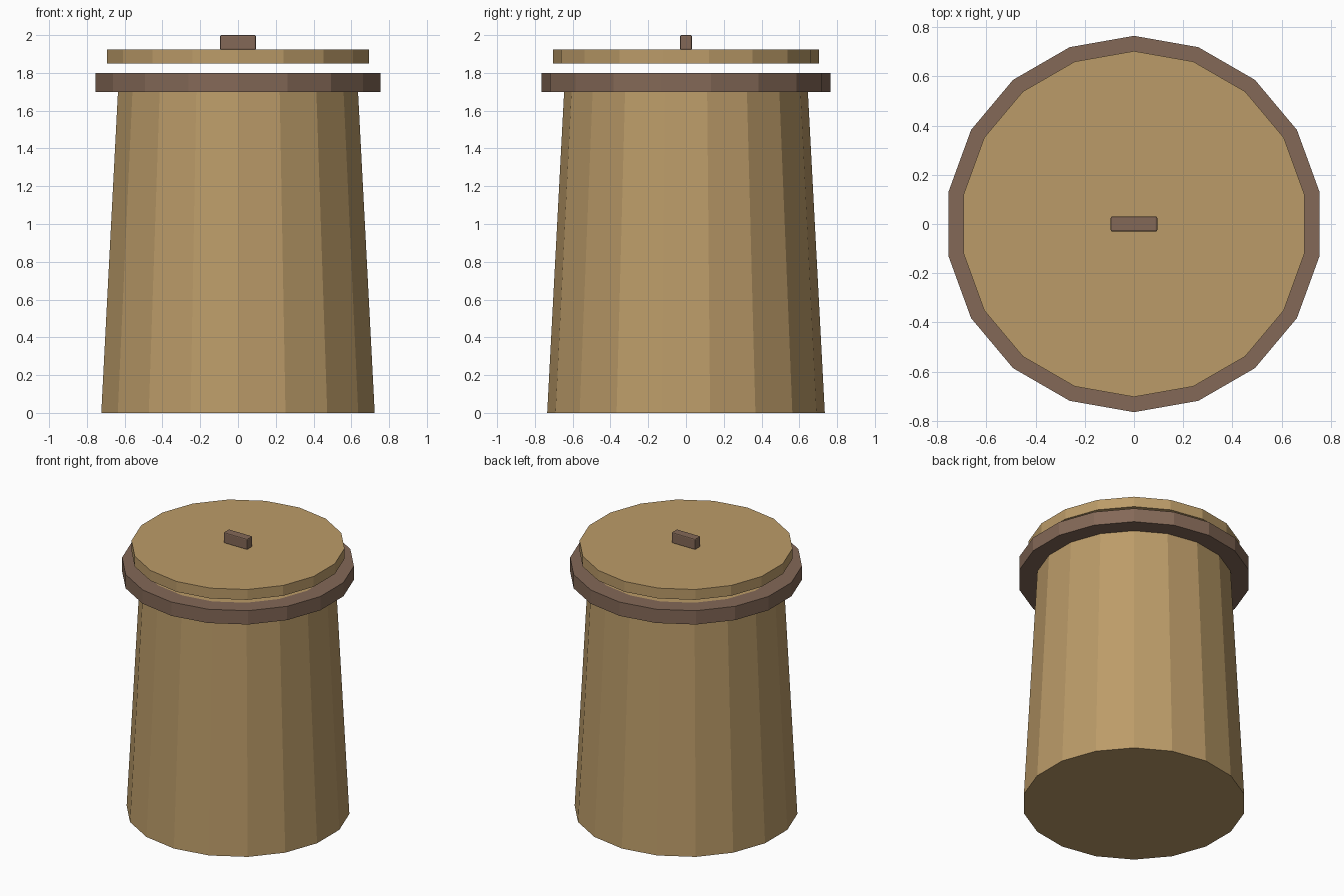
import bpy, bmesh
from mathutils import Matrix, Vector

if "Cube" in bpy.data.objects:
    bpy.data.objects.remove(bpy.data.objects["Cube"])

SIDES = 18


def material(name, rgb):
    m = bpy.data.materials.new(name)
    m.diffuse_color = (*rgb, 1)
    m.use_nodes = True
    m.node_tree.nodes["Principled BSDF"].inputs["Base Color"].default_value = m.diffuse_color
    return m


tan = material("tan", (0.50, 0.33, 0.14))
brown = material("brown", (0.23, 0.14, 0.095))


def finish(name, bm, mat):
    bmesh.ops.recalc_face_normals(bm, faces=bm.faces[:])
    mesh = bpy.data.meshes.new(name)
    bm.to_mesh(mesh)
    bm.free()
    mesh.materials.append(mat)
    ob = bpy.data.objects.new(name, mesh)
    bpy.context.collection.objects.link(ob)
    return ob


def drum(name, r_bottom, r_top, z0, z1, mat):
    """Closed 18-sided drum with a corner on +y."""
    bm = bmesh.new()
    bmesh.ops.create_cone(bm, cap_ends=True, segments=SIDES,
                          radius1=r_bottom, radius2=r_top, depth=z1 - z0,
                          matrix=Matrix.Translation((0, 0, (z0 + z1) / 2)))
    return finish(name, bm, mat)


def ring(name, r_in, r_out, z0, z1, mat):
    """18-sided flat band, spun from a rectangular section."""
    bm = bmesh.new()
    section = [(r_in, z0), (r_out, z0), (r_out, z1), (r_in, z1)]
    verts = [bm.verts.new((0, r, z)) for r, z in section]
    edges = [bm.edges.new((verts[i], verts[(i + 1) % 4])) for i in range(4)]
    bmesh.ops.spin(bm, geom=verts + edges, axis=(0, 0, 1), cent=(0, 0, 0),
                   angle=6.283185307, steps=SIDES, use_merge=True)
    bmesh.ops.remove_doubles(bm, verts=bm.verts[:], dist=1e-4)
    return finish(name, bm, mat)


# Tapered body, rim band and floating lid
drum("body", 0.735, 0.64, 0.0, 1.8, tan)
ring("rim", 0.64, 0.765, 1.70, 1.80, brown)
drum("lid", 0.703, 0.703, 1.85, 1.925, tan)

# Lid handle: small block with softened edges
bm = bmesh.new()
bmesh.ops.create_cube(bm, size=1)
bmesh.ops.scale(bm, vec=Vector((0.19, 0.062, 0.078)), verts=bm.verts[:])
bmesh.ops.translate(bm, vec=Vector((0, 0, 1.961)), verts=bm.verts[:])
handle = finish("handle", bm, brown)
bevel = handle.modifiers.new("bevel", 'BEVEL')
bevel.width = 0.007
bevel.segments = 2
